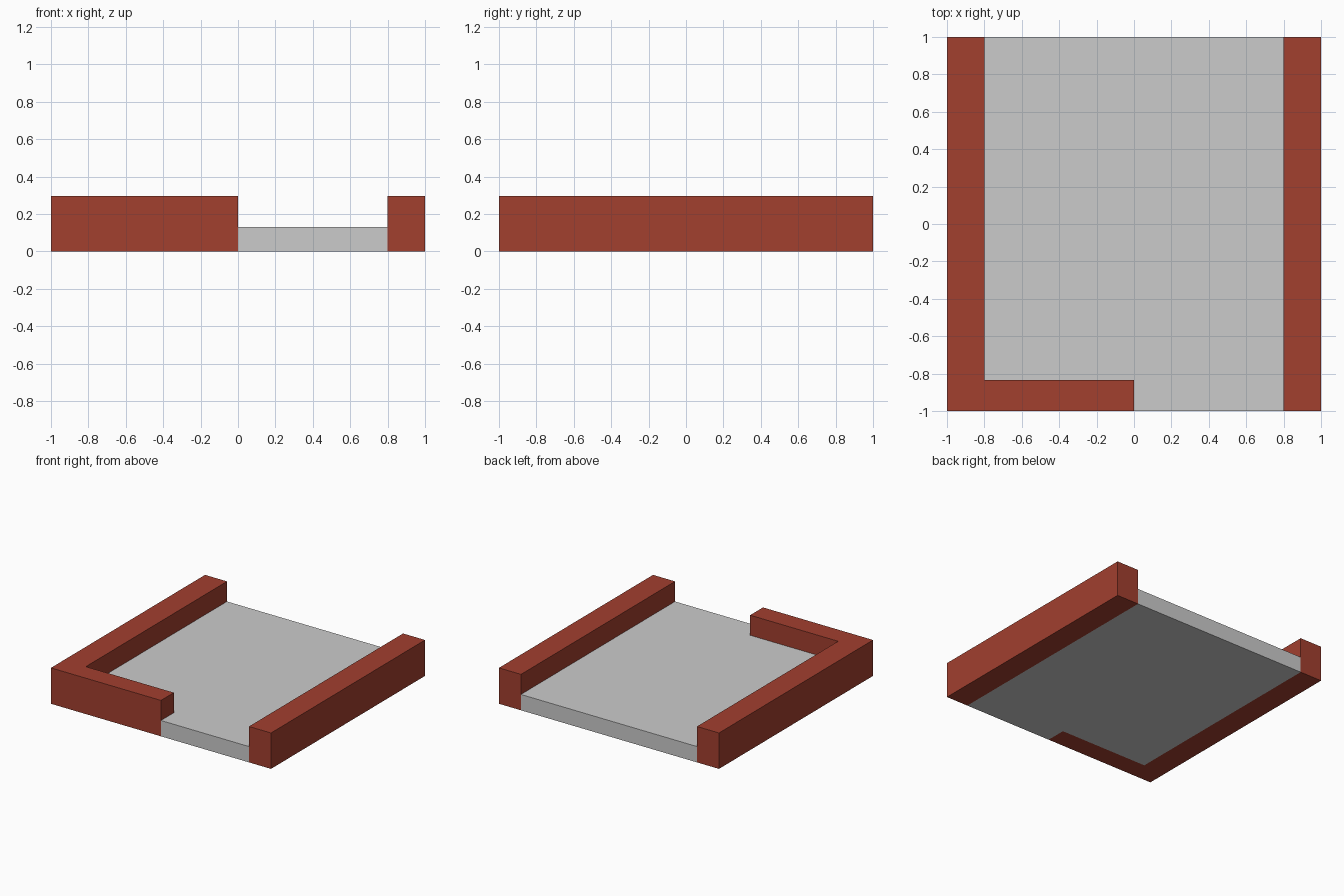
import bpy, bmesh

if "Cube" in bpy.data.objects:
    bpy.data.objects.remove(bpy.data.objects["Cube"])

WALL_H, FLOOR_H = 0.295, 0.13

red = bpy.data.materials.new("brick_red")
red.diffuse_color = (0.36, 0.05, 0.028, 1)
red.use_nodes = True
red.node_tree.nodes["Principled BSDF"].inputs["Base Color"].default_value = red.diffuse_color


def extrude_outline(name, outline, height, material=None):
    """Extrude a ground-plan outline (counter-clockwise) up from z = 0."""
    bm = bmesh.new()
    base = bm.faces.new([bm.verts.new((x, y, 0)) for x, y in outline])
    top = bmesh.ops.extrude_face_region(bm, geom=[base], use_keep_orig=True)
    verts = [g for g in top["geom"] if isinstance(g, bmesh.types.BMVert)]
    bmesh.ops.translate(bm, verts=verts, vec=(0, 0, height))
    bmesh.ops.recalc_face_normals(bm, faces=bm.faces[:])
    mesh = bpy.data.meshes.new(name)
    bm.to_mesh(mesh)
    bm.free()
    if material:
        mesh.materials.append(material)
    obj = bpy.data.objects.new(name, mesh)
    bpy.context.collection.objects.link(obj)
    return obj


# Floor slab, notched around the front wall
extrude_outline("floor", [(0, -1), (0.8, -1), (0.8, 1), (-0.8, 1),
                          (-0.8, -0.833), (0, -0.833)], FLOOR_H)

# Left wall with its short return along the front
extrude_outline("corner_wall", [(-1, -1), (0, -1), (0, -0.833),
                                (-0.8, -0.833), (-0.8, 1), (-1, 1)], WALL_H, red)

# Straight right wall
extrude_outline("right_wall", [(0.8, -1), (1, -1), (1, 1), (0.8, 1)], WALL_H, red)
